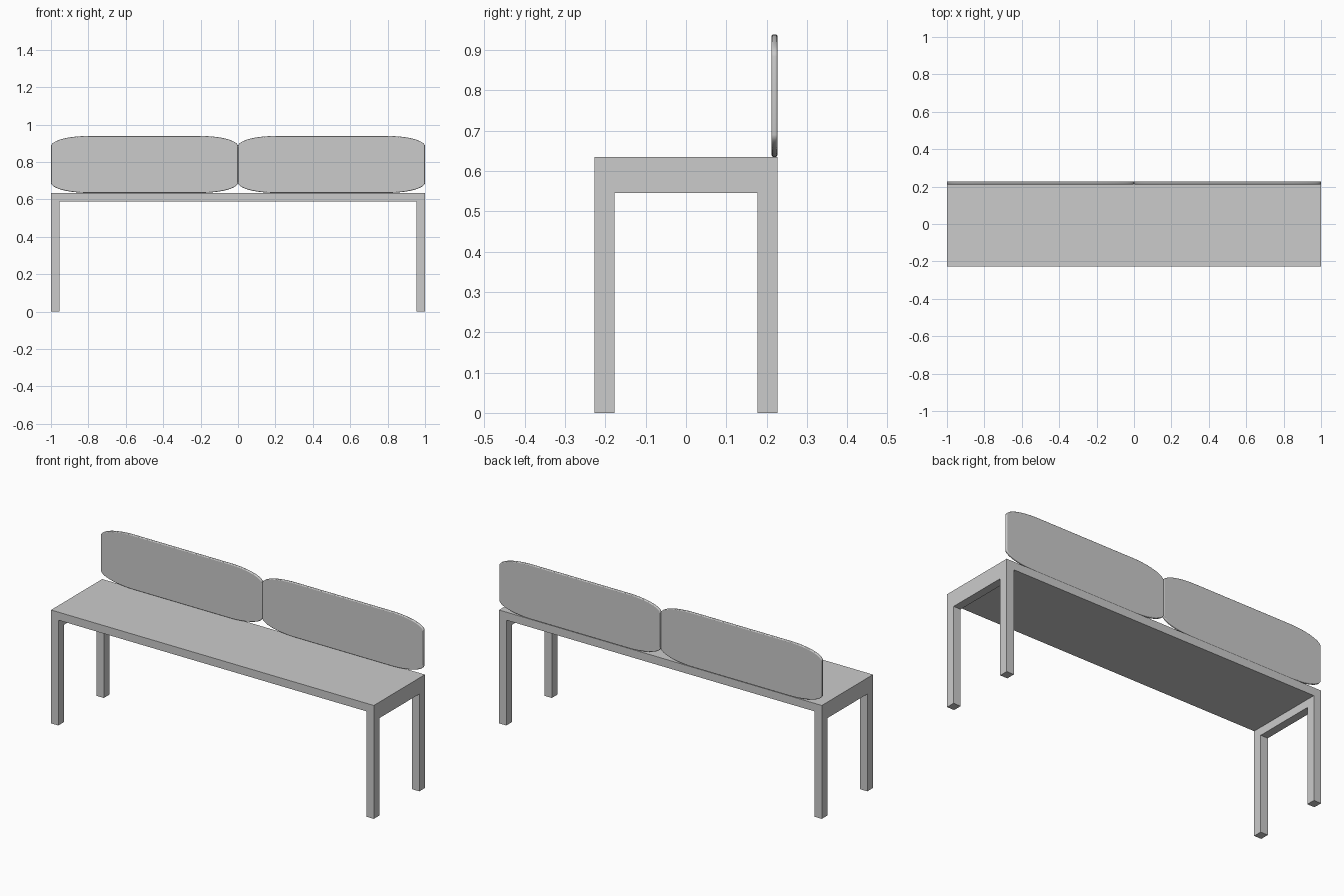
import bpy, bmesh
from math import sin, cos, pi, radians

if "Cube" in bpy.data.objects:
    bpy.data.objects.remove(bpy.data.objects["Cube"])

HALF_Y = 0.2265


def box(name, x0, x1, y0, y1, z0, z1):
    bpy.ops.mesh.primitive_cube_add(size=1, location=((x0 + x1) / 2, (y0 + y1) / 2, (z0 + z1) / 2))
    ob = bpy.context.object
    ob.name = name
    ob.scale = (x1 - x0, y1 - y0, z1 - z0)
    bpy.ops.object.transform_apply(location=False, rotation=False, scale=True)
    return ob


def back_panel(name, cx):
    # Rectangle with wide elliptical corners, given thickness and soft edges
    hw, hh, rx, rz, n = 0.5, 0.152, 0.2, 0.055, 12
    y0, y1, cz = 0.2125, HALF_Y, 0.787
    bm = bmesh.new()
    pts = []
    for q, (sx, sz) in enumerate([(1, 1), (-1, 1), (-1, -1), (1, -1)]):
        for i in range(n + 1):
            a = (q + i / n) * pi / 2
            pts.append((sx * (hw - rx) + rx * cos(a), sz * (hh - rz) + rz * sin(a)))
    face = bm.faces.new([bm.verts.new((x, y0, cz + z)) for x, z in pts])
    ext = bmesh.ops.extrude_face_region(bm, geom=[face])
    verts = [g for g in ext["geom"] if isinstance(g, bmesh.types.BMVert)]
    bmesh.ops.translate(bm, verts=verts, vec=(0, y1 - y0, 0))
    bmesh.ops.recalc_face_normals(bm, faces=bm.faces)
    me = bpy.data.meshes.new(name)
    bm.to_mesh(me)
    bm.free()
    ob = bpy.data.objects.new(name, me)
    ob.location.x = cx
    bpy.context.collection.objects.link(ob)
    bev = ob.modifiers.new("soft_edge", "BEVEL")
    bev.width = 0.004
    bev.segments = 3
    bev.limit_method = 'ANGLE'
    bev.angle_limit = radians(50)
    bpy.ops.object.select_all(action='DESELECT')
    ob.select_set(True)
    bpy.context.view_layer.objects.active = ob
    bpy.ops.object.shade_smooth_by_angle(angle=radians(35))


# Seat board
box("seat", -1, 1, -HALF_Y, HALF_Y, 0.59, 0.635)

# Leg frames at both ends and the two back panels
for side, s in (("left", -1), ("right", 1)):
    xa, xb = sorted((s * 0.955, s * 1.0))
    box(side + "_front_leg", xa, xb, -HALF_Y, -0.177, 0, 0.59)
    box(side + "_back_leg", xa, xb, 0.177, HALF_Y, 0, 0.59)
    box(side + "_cross_rail", xa, xb, -0.177, 0.177, 0.545, 0.59)
    back_panel(side + "_back_panel", s * 0.5)
